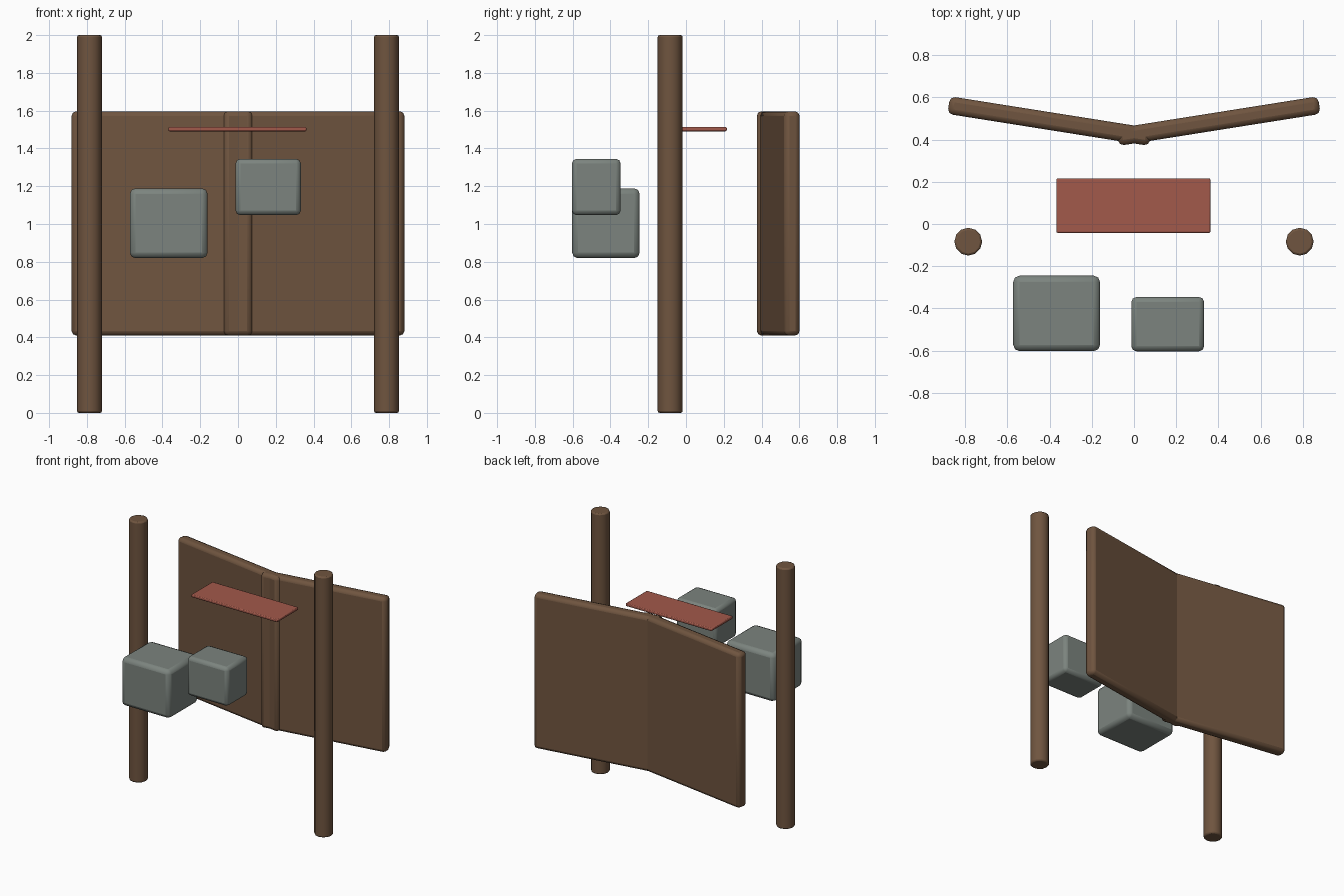
import bpy
from math import radians

if "Cube" in bpy.data.objects:
    bpy.data.objects.remove(bpy.data.objects["Cube"])


def material(name, color):
    m = bpy.data.materials.new(name)
    m.diffuse_color = (*color, 1)
    m.use_nodes = True
    m.node_tree.nodes["Principled BSDF"].inputs["Base Color"].default_value = m.diffuse_color
    return m


wood = material("wood", (0.16, 0.09, 0.05))
red = material("red", (0.36, 0.10, 0.07))
stone = material("stone", (0.20, 0.23, 0.21))


def finish(ob, name, mat, bevel, segments=2):
    """Name, colour and round off the active object."""
    ob.name = name
    ob.data.materials.append(mat)
    mod = ob.modifiers.new("bevel", 'BEVEL')
    mod.width, mod.segments = bevel, segments
    mod.limit_method, mod.angle_limit = 'ANGLE', radians(40)
    bpy.ops.object.shade_smooth_by_angle(angle=radians(35))


def box(name, center, size, mat, bevel, turn=0):
    bpy.ops.mesh.primitive_cube_add(size=1, location=center)
    ob = bpy.context.object
    ob.scale = size
    bpy.ops.object.transform_apply(location=False, rotation=False, scale=True)
    ob.rotation_euler.z = turn
    finish(ob, name, mat, bevel)


for side, s in (("left", -1), ("right", 1)):
    # upright posts
    bpy.ops.mesh.primitive_cylinder_add(vertices=12, radius=0.066, depth=2,
                                        location=(s * 0.786, -0.084, 1))
    finish(bpy.context.object, side + "_post", wood, 0.01)
    # angled back panels, crossing at the centre
    box(side + "_back_panel", (s * 0.4, 0.488, 1.003), (0.969, 0.084, 1.187),
        wood, 0.025, s * radians(9))

# thin shelf
box("shelf", (-0.003, 0.087, 1.502), (0.73, 0.258, 0.022), red, 0.006)

# floating blocks
box("large_block", (-0.367, -0.424, 1.004), (0.412, 0.358, 0.37), stone, 0.03)
box("small_block", (0.16, -0.475, 1.196), (0.346, 0.258, 0.298), stone, 0.025)
